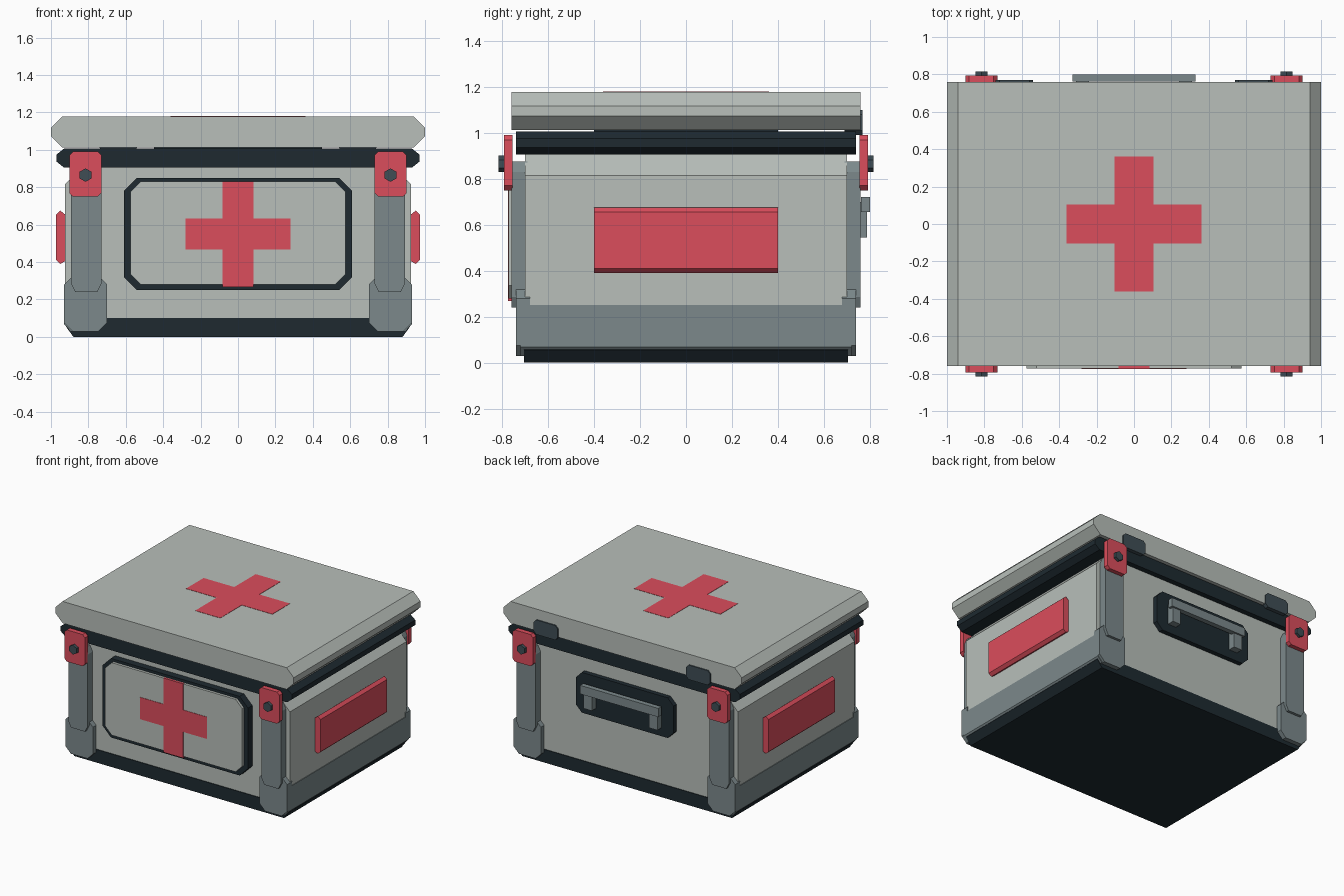
import bpy, bmesh, math

if "Cube" in bpy.data.objects:
    bpy.data.objects.remove(bpy.data.objects["Cube"])


def material(name, r, g, b):
    m = bpy.data.materials.new(name)
    m.diffuse_color = (r, g, b, 1)
    m.use_nodes = True
    m.node_tree.nodes["Principled BSDF"].inputs["Base Color"].default_value = m.diffuse_color
    return m


LIGHT = material("light_grey", 0.48, 0.52, 0.49)
MID = material("blue_grey", 0.20, 0.25, 0.26)
DARK = material("dark", 0.013, 0.023, 0.03)
BOLT = material("bolt_grey", 0.05, 0.075, 0.09)
RED = material("red", 0.71, 0.075, 0.107)


def prism(name, pts, a, b, mat, axis="y"):
    """Extrude a 2D profile from a to b: (x, z) along y, or (x, y) along z."""
    place = (lambda p, t: (p[0], t, p[1])) if axis == "y" else (lambda p, t: (p[0], p[1], t))
    bm = bmesh.new()
    lo = [bm.verts.new(place(p, a)) for p in pts]
    hi = [bm.verts.new(place(p, b)) for p in pts]
    bm.faces.new(lo)
    bm.faces.new(hi)
    n = len(pts)
    for i in range(n):
        j = (i + 1) % n
        bm.faces.new((lo[i], lo[j], hi[j], hi[i]))
    bmesh.ops.recalc_face_normals(bm, faces=bm.faces[:])
    me = bpy.data.meshes.new(name)
    bm.to_mesh(me)
    bm.free()
    me.materials.append(mat)
    ob = bpy.data.objects.new(name, me)
    bpy.context.collection.objects.link(ob)
    return ob


def rect(x0, x1, z0, z1):
    return [(x0, z0), (x1, z0), (x1, z1), (x0, z1)]


def octagon(x0, x1, z0, z1, c, d=None):
    """Rectangle with corners cut by c across and d upward."""
    d = c if d is None else d
    return [(x0 + c, z0), (x1 - c, z0), (x1, z0 + d), (x1, z1 - d),
            (x1 - c, z1), (x0 + c, z1), (x0, z1 - d), (x0, z0 + d)]


def cross(cx, cz, r, w):
    q = [(w, r), (w, w), (r, w)]
    pts = q + [(x, -z) for x, z in q[::-1]] + [(-x, -z) for x, z in q] + [(-x, z) for x, z in q[::-1]]
    return [(cx + x, cz + z) for x, z in pts]


def mirror(ob, x=True, y=False):
    m = ob.modifiers.new("Mirror", "MIRROR")
    m.use_axis = (x, y, False)


# main box, base, seal and lid
prism("body", [(-0.925, 0.08), (0.925, 0.08), (0.925, 0.815), (0.84, 0.905),
               (-0.84, 0.905), (-0.925, 0.815)], -0.70, 0.70, LIGHT)
prism("base", [(-0.88, 0), (0.88, 0), (0.92, 0.055), (0.92, 0.10),
               (-0.92, 0.10), (-0.92, 0.055)], -0.705, 0.705, DARK)
prism("seal", octagon(-0.97, 0.97, 0.905, 1.007, 0.04, 0.032), -0.74, 0.74, DARK)
prism("lid_core", rect(-0.45, 0.45, 1.0, 1.02), -0.4, 0.4, DARK)
prism("lid", octagon(-1, 1, 1.013, 1.178, 0.06), -0.76, 0.76, LIGHT)
prism("lid_cross", cross(0, 0, 0.362, 0.105), 1.17, 1.180, RED, "z")

# front plate
prism("front_frame", octagon(-0.61, 0.61, 0.25, 0.85, 0.07), -0.752, -0.69, DARK)
prism("front_panel", octagon(-0.575, 0.575, 0.28, 0.83, 0.055), -0.772, -0.70, LIGHT)
prism("front_cross", cross(0, 0.55, 0.282, 0.083), -0.775, -0.76, RED)

# side bands and red side panels
mirror(prism("side_band", [(0.86, 0.03), (0.895, 0.03), (0.93, 0.068), (0.93, 0.25), (0.86, 0.25)],
             -0.72, 0.72, MID))
mirror(prism("side_panel", [(0.90, 0.41), (0.925, 0.405), (0.95, 0.39), (0.972, 0.41),
                            (0.972, 0.655), (0.95, 0.675), (0.925, 0.655), (0.90, 0.65)],
             -0.40, 0.40, RED))

# four corner feet, posts, latches and hexagonal bolts
mirror(prism("corner_foot", octagon(0.70, 0.93, 0.03, 0.325, 0.045), 0.68, 0.74, MID), y=True)
mirror(prism("corner_post", octagon(0.73, 0.892, 0.24, 0.875, 0.022, 0.045), 0.69, 0.76, MID), y=True)
mirror(prism("latch", octagon(0.73, 0.902, 0.75, 0.99, 0.02), 0.755, 0.793, RED), y=True)
hexagon = [(0.815 + 0.036 * math.sin(i * math.pi / 3), 0.865 + 0.036 * math.cos(i * math.pi / 3))
           for i in range(6)]
mirror(prism("latch_bolt", hexagon, 0.78, 0.815, BOLT), y=True)

# rear handle and hinges
prism("handle_plate", octagon(-0.41, 0.41, 0.48, 0.785, 0.05), 0.69, 0.735, DARK)
prism("handle_bar", rect(-0.328, 0.328, 0.655, 0.72), 0.762, 0.80, MID)
mirror(prism("handle_leg", rect(0.24, 0.31, 0.545, 0.70), 0.72, 0.787, MID))
mirror(prism("hinge", octagon(0.54, 0.74, 0.99, 1.10, 0.02), 0.69, 0.769, BOLT))
